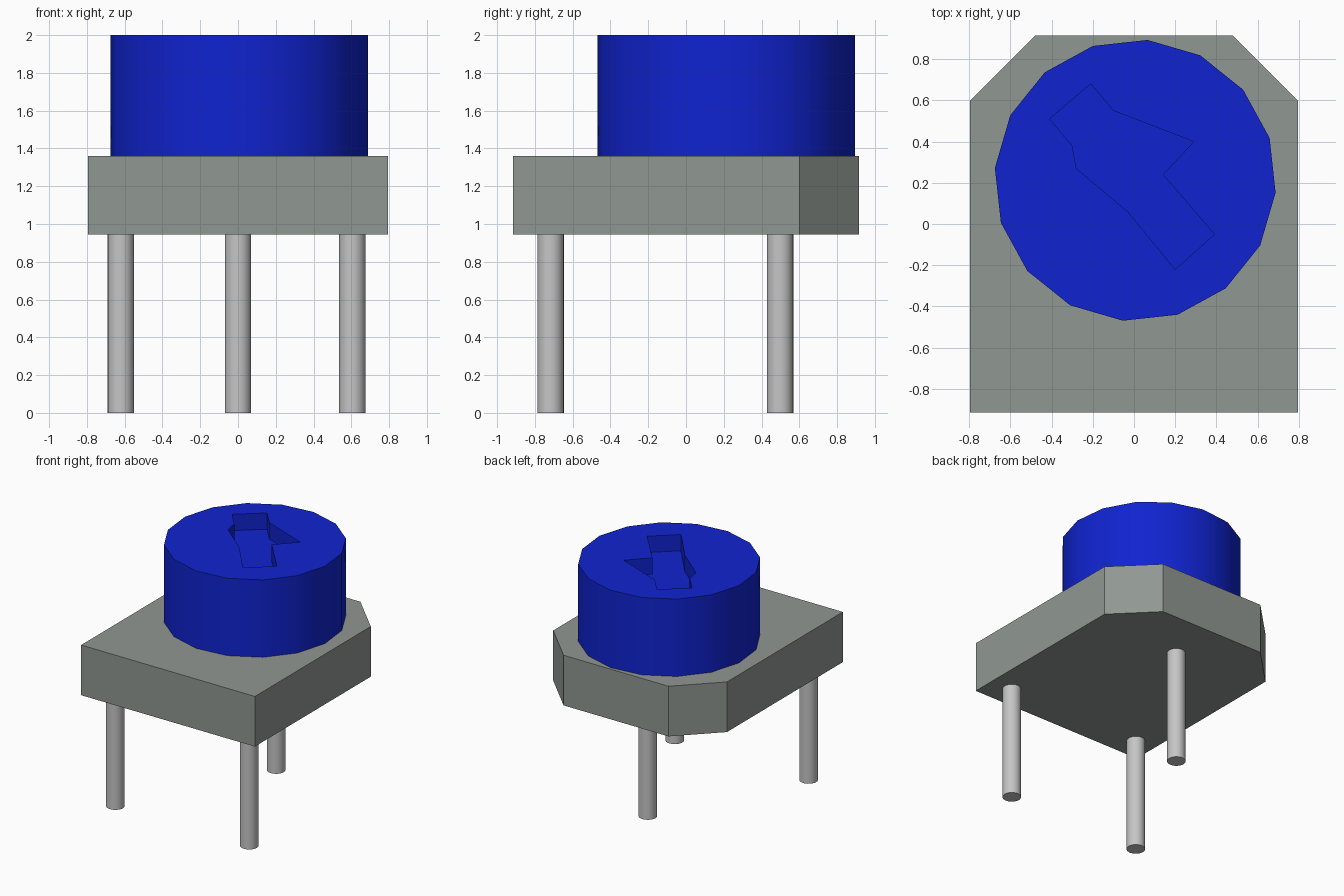
import bpy, bmesh, math

if "Cube" in bpy.data.objects:
    bpy.data.objects.remove(bpy.data.objects["Cube"], do_unlink=True)


def material(name, rgb):
    m = bpy.data.materials.new(name)
    m.use_nodes = True
    m.diffuse_color = (*rgb, 1)
    bsdf = next(n for n in m.node_tree.nodes if n.type == 'BSDF_PRINCIPLED')
    bsdf.inputs["Base Color"].default_value = (*rgb, 1)
    return m


grey = material("housing grey", (0.28, 0.31, 0.29))
blue = material("dial blue", (0.005, 0.017, 0.63))
metal = material("pin metal", (0.56, 0.56, 0.56))


def prism(name, outline, z0, z1, mat, smooth=False):
    """Extrude an xy outline from z0 up to z1."""
    bm = bmesh.new()
    face = bm.faces.new([bm.verts.new((x, y, z0)) for x, y in outline])
    ext = bmesh.ops.extrude_face_region(bm, geom=[face])
    top = [v for v in ext["geom"] if isinstance(v, bmesh.types.BMVert)]
    bmesh.ops.translate(bm, verts=top, vec=(0, 0, z1 - z0))
    bmesh.ops.recalc_face_normals(bm, faces=bm.faces)
    mesh = bpy.data.meshes.new(name)
    bm.to_mesh(mesh)
    bm.free()
    mesh.materials.append(mat)
    ob = bpy.data.objects.new(name, mesh)
    bpy.context.collection.objects.link(ob)
    if smooth:
        smooth_sides(ob)
    return ob


def select(ob):
    bpy.ops.object.select_all(action='DESELECT')
    ob.select_set(True)
    bpy.context.view_layer.objects.active = ob


def smooth_sides(ob):
    select(ob)
    bpy.ops.object.shade_smooth_by_angle(angle=math.radians(30))


def circle(cx, cy, r, sides, start=0):
    angles = [math.radians(start) + math.tau * i / sides for i in range(sides)]
    return [(cx + r * math.cos(a), cy + r * math.sin(a)) for a in angles]


# Housing block with the two back corners cut off
prism("housing", [(-0.795, -0.915), (0.795, -0.915), (0.795, 0.60),
                  (0.48, 0.915), (-0.48, 0.915), (-0.795, 0.60)],
      0.945, 1.36, grey)

# Sixteen-sided adjusting dial
dial = prism("dial", circle(0.006, 0.212, 0.684, 16, -5), 1.36, 2.0, blue)

# Arrow-shaped recess cut into the dial top
slot = [(-0.41, 0.51), (-0.30, 0.38), (-0.28, 0.27), (-0.03, 0.06),
        (0.20, -0.22), (0.39, -0.05), (0.14, 0.24), (0.29, 0.40),
        (-0.10, 0.55), (-0.21, 0.68)]
cutter = prism("slot_cutter", slot, 1.865, 2.1, blue)
cutter.hide_render = True
cut = dial.modifiers.new("arrow slot", 'BOOLEAN')
cut.operation = 'DIFFERENCE'
cut.solver = 'EXACT'
cut.object = cutter
select(dial)
bpy.ops.object.modifier_apply(modifier=cut.name)
bpy.data.objects.remove(cutter, do_unlink=True)
smooth_sides(dial)

# Three round pins
for name, x, y in (("front_right_pin", -0.62, -0.717),
                   ("front_left_pin", 0.605, -0.717),
                   ("back_pin", 0.0, 0.498)):
    prism(name, circle(x, y, 0.07, 24), 0, 0.945, metal, smooth=True)
